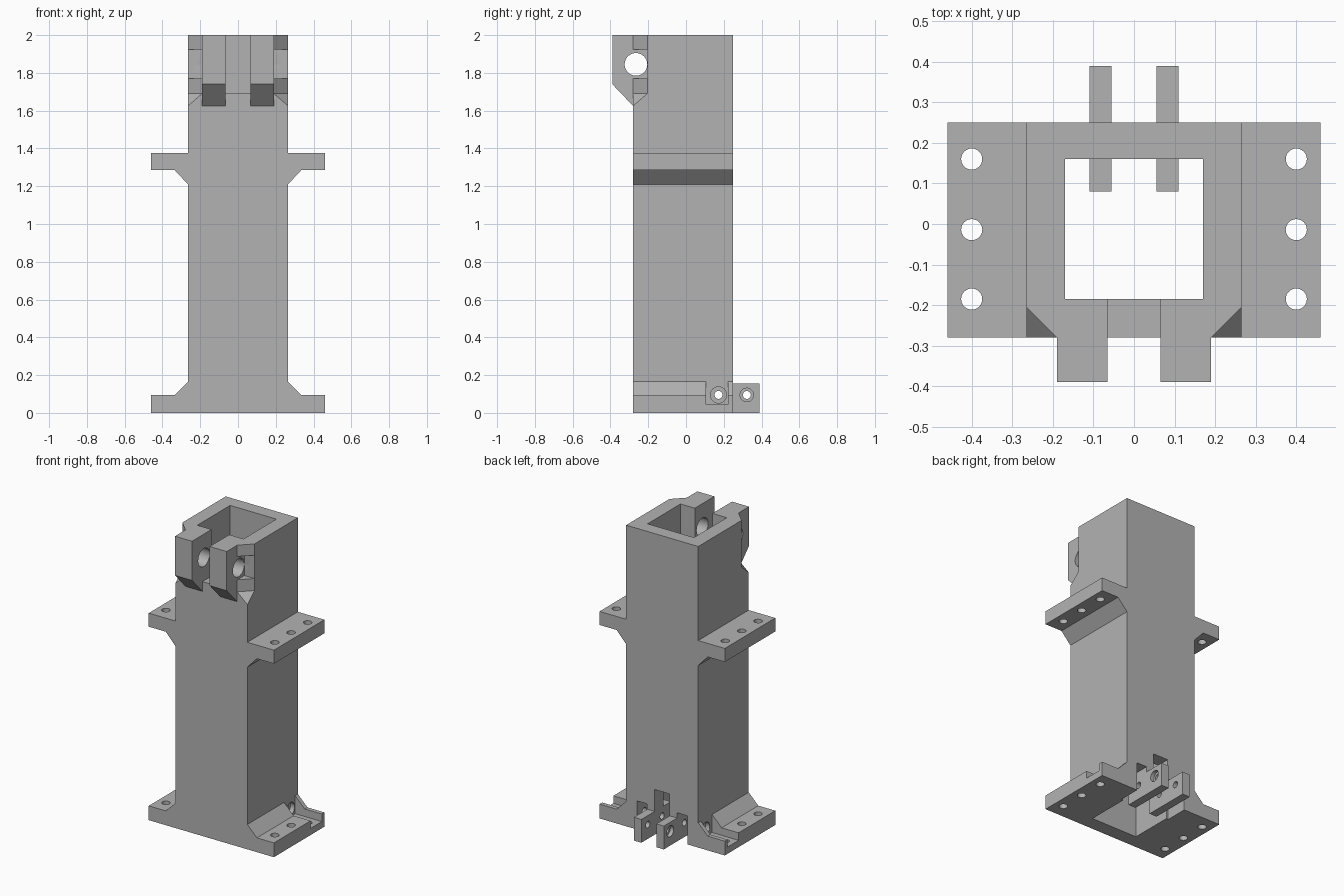
import bpy, bmesh, math
from mathutils import Matrix, Vector

cube = bpy.data.objects.get("Cube")
if cube:
    bpy.data.objects.remove(cube, do_unlink=True)

grey = bpy.data.materials.new("mid_grey")
grey.use_nodes = True
COLOUR = (0.45, 0.45, 0.45, 1)
grey.diffuse_color = COLOUR
grey.node_tree.nodes["Principled BSDF"].inputs["Base Color"].default_value = COLOUR


def finish(bm, name):
    bmesh.ops.recalc_face_normals(bm, faces=bm.faces)
    mesh = bpy.data.meshes.new(name)
    bm.to_mesh(mesh)
    bm.free()
    mesh.materials.append(grey)
    obj = bpy.data.objects.new(name, mesh)
    bpy.context.collection.objects.link(obj)
    return obj


def prism(name, outline, axis, start, end):
    """Extrude a 2D outline along x (outline in y, z) or y (outline in x, z)."""
    bm = bmesh.new()
    place = (lambda u, v: (start, u, v)) if axis == "x" else (lambda u, v: (u, start, v))
    face = bm.faces.new([bm.verts.new(place(u, v)) for u, v in outline])
    made = bmesh.ops.extrude_face_region(bm, geom=[face])["geom"]
    step = Vector((end - start, 0, 0)) if axis == "x" else Vector((0, end - start, 0))
    bmesh.ops.translate(bm, vec=step, verts=[g for g in made if isinstance(g, bmesh.types.BMVert)])
    return finish(bm, name)


def box(name, x, y, z):
    return prism(name, [(y[0], z[0]), (y[1], z[0]), (y[1], z[1]), (y[0], z[1])], "x", *x)


def rod(name, centre, radius, length, axis):
    bm = bmesh.new()
    bmesh.ops.create_cone(bm, cap_ends=True, segments=32, radius1=radius, radius2=radius, depth=length)
    if axis == "x":
        bm.transform(Matrix.Rotation(math.pi / 2, 4, "Y"))
    bm.transform(Matrix.Translation(centre))
    return finish(bm, name)


def corner_cutter(side):
    """Vertical corner cut with a sloping floor."""
    bm = bmesh.new()
    for x, y, z in ((.16, -.31, 1.69), (.3, -.31, 1.569), (.3, -.17, 1.69)):
        bm.verts.new((side * x, y, z))
        bm.verts.new((side * x, y, 2.1))
    bmesh.ops.convex_hull(bm, input=bm.verts)
    return finish(bm, "corner_cutter")


# Column with both pairs of mounting flanges, as one front profile
half = [(.46, 0), (.46, .095), (.335, .095), (.265, .165), (.265, 1.21), (.335, 1.285),
        (.46, 1.285), (.46, 1.375), (.265, 1.375), (.265, 2)]
body = prism("bracket_column", half + [(-x, z) for x, z in reversed(half)], "y", -.28, .25)


def combine(tool, operation):
    mod = body.modifiers.new("combine", "BOOLEAN")
    mod.operation = operation
    mod.solver = "EXACT"
    mod.object = tool
    bpy.context.view_layer.update()
    result = bpy.data.meshes.new_from_object(
        body.evaluated_get(bpy.context.evaluated_depsgraph_get()))
    body.modifiers.clear()
    body.data = result
    bpy.data.objects.remove(tool, do_unlink=True)


def cut(tool):
    combine(tool, "DIFFERENCE")


def span(side, a, b):
    return sorted((side * a, side * b))


# Open shaft, top front slot and bottom back slot
cut(box("shaft", (-.17, .17), (-.185, .16), (-.1, 2.1)))
cut(box("front_slot", (-.065, .065), (-.4, -.1), (1.69, 2.1)))
cut(box("back_slot", (-.055, .055), (.1, .4), (-.1, .3)))

for side in (-1, 1):
    # Clearances in the corners, back wall and bottom flanges
    cut(corner_cutter(side))
    cut(box("bolt_pocket", span(side, .19, .3), (-.4, -.205), (1.77, 1.925)))
    cut(box("back_clearance", span(side, .11, .185), (.1, .4), (-.1, .19)))
    cut(box("flange_notch", span(side, .265, .6), (.105, .222), (.045, .3)))
    # Hinge lugs at the top front and bottom back
    lug = [(-.2, 2), (-.39, 2), (-.39, 1.74), (-.28, 1.625), (-.2, 1.625)]
    combine(prism("top_lug", lug, "x", *span(side, .065, .19)), "UNION")
    combine(box("bottom_lug", span(side, .055, .11), (.08, .39), (0, .155)), "UNION")
    # Screw holes through both flanges
    for y in (-.185, -.014, .16):
        cut(rod("screw_hole", (side * .4, y, .7), .026, 1.6, "z"))
    # Counterbores beside the cross holes
    cut(rod("wall_counterbore", (side * .265, .172, .095), .043, .06, "x"))
    cut(rod("lug_counterbore", (side * .11, .322, .095), .036, .05, "x"))

# Cross holes for the hinge pins
cut(rod("top_pin_hole", (0, -.265, 1.845), .06, .44, "x"))
for y in (.172, .322):
    cut(rod("bottom_pin_hole", (0, y, .095), .021, 1.2, "x"))

# Smooth the round holes, keep the rest crisp
bpy.ops.object.select_all(action="DESELECT")
body.select_set(True)
bpy.context.view_layer.objects.active = body
bpy.ops.object.shade_smooth_by_angle(angle=math.radians(25))
